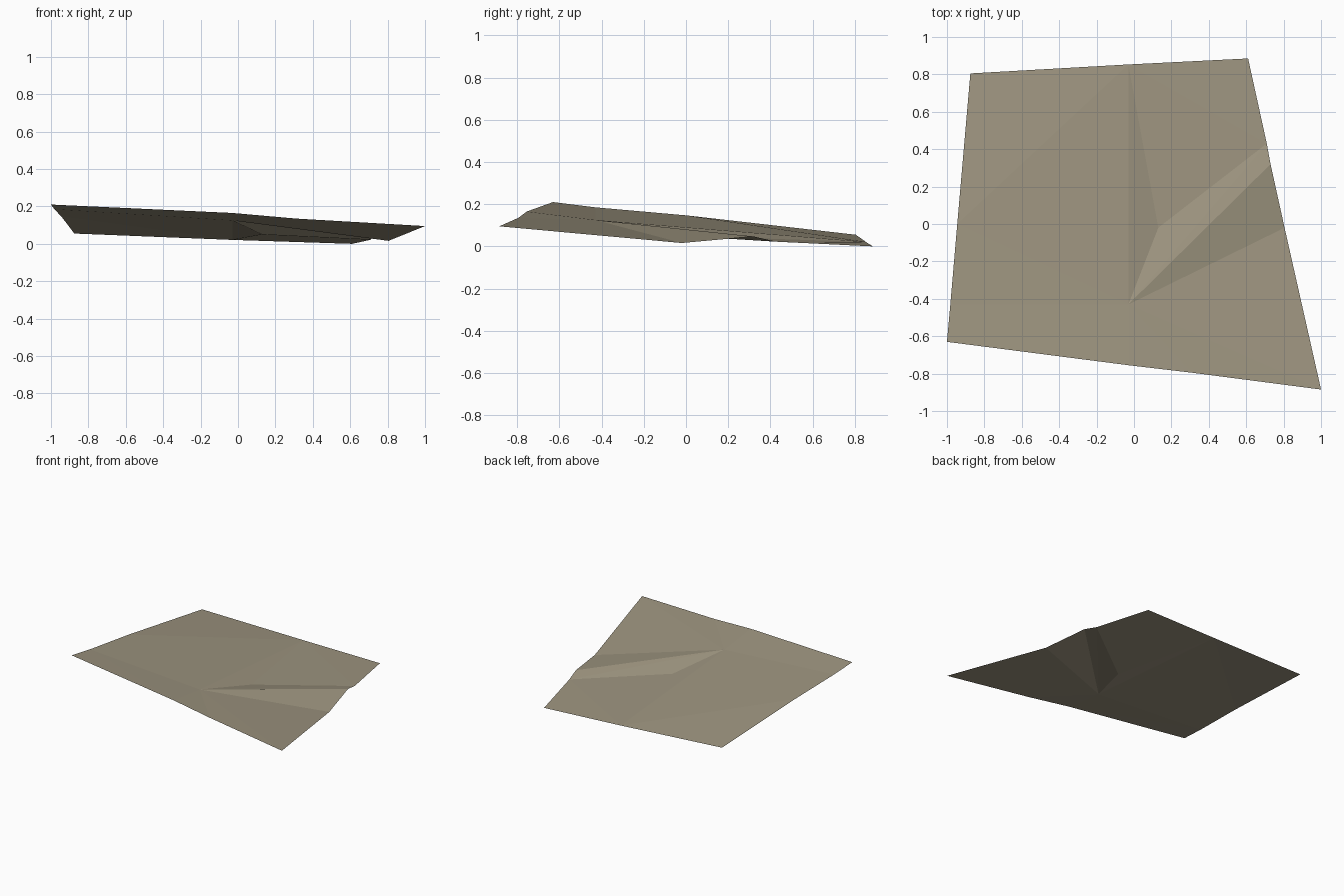
import bpy
import bmesh

cube = bpy.data.objects.get("Cube")
if cube:
    bpy.data.objects.remove(cube, do_unlink=True)

# Single flat colour: dry earth
earth = bpy.data.materials.new("dusty_earth")
earth.use_nodes = True
colour = (0.34, 0.30, 0.215, 1)
earth.diffuse_color = colour
bsdf = earth.node_tree.nodes["Principled BSDF"]
bsdf.inputs["Base Color"].default_value = colour
bsdf.inputs["Roughness"].default_value = 0.9

# Corner, edge and fold points of the sheet
points = {
    "front_left": (-1, -0.63, 0.21),
    "front_mid": (-0.03, -0.755, 0.165),
    "front_bend": (0.31, -0.795, 0.135),
    "front_right": (1, -0.885, 0.095),
    "side_low": (0.805, -0.02, 0.016),
    "side_ridge": (0.73, 0.32, 0.047),
    "side_gully": (0.71, 0.43, 0.022),
    "back_right": (0.61, 0.885, 0),
    "back_mid": (-0.03, 0.853, 0.021),
    "back_left": (-0.875, 0.805, 0.055),
    "west_mid": (-0.945, 0, 0.147),
    "west_front": (-0.982, -0.43, 0.185),
    "tip": (-0.03, -0.43, 0.125),
    "gully": (0.13, -0.02, 0.05),
}

# Facets, listed counter-clockwise so they face up
facets = [
    # front slope
    "front_left front_mid west_front",
    "west_front front_mid tip",
    "front_mid front_bend tip",
    "front_bend front_right tip",
    "front_right side_low tip",
    # raised fold
    "tip side_low side_ridge",
    "tip side_ridge side_gully",
    "tip side_gully gully",
    # back slope
    "tip gully back_mid",
    "gully side_gully back_mid",
    "side_gully back_right back_mid",
    "west_front tip west_mid",
    "west_mid tip back_mid",
    "west_mid back_mid back_left",
]

bm = bmesh.new()
verts = {name: bm.verts.new(co) for name, co in points.items()}
for facet in facets:
    bm.faces.new([verts[name] for name in facet.split()])
bm.normal_update()

mesh = bpy.data.meshes.new("ground_sheet")
bm.to_mesh(mesh)
bm.free()
mesh.materials.append(earth)
sheet = bpy.data.objects.new("ground_sheet", mesh)
bpy.context.collection.objects.link(sheet)
